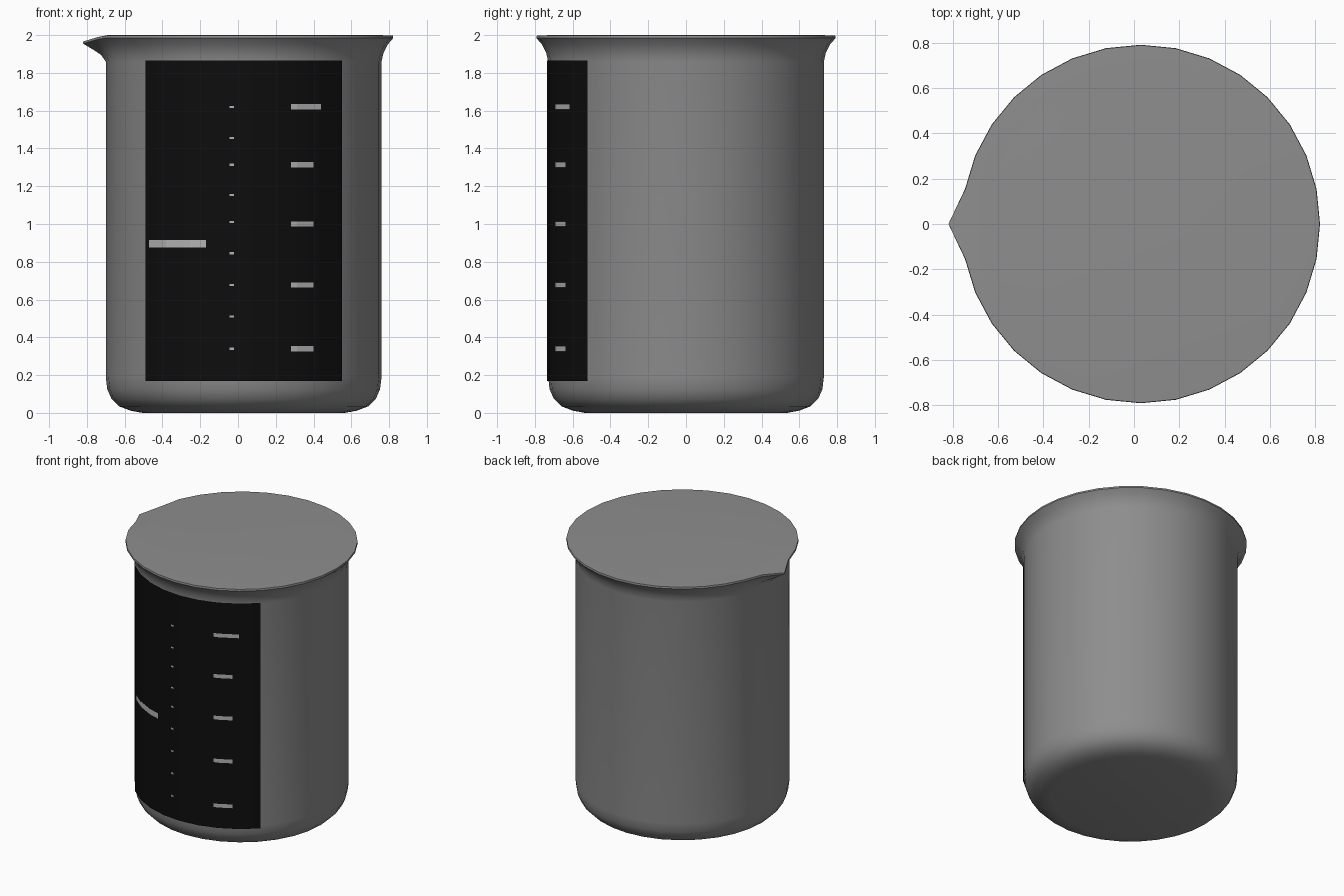
import bpy, bmesh, math

if "Cube" in bpy.data.objects:
    bpy.data.objects.remove(bpy.data.objects["Cube"])

CX = 0.03          # axis of the round body (the spout makes the model off-centre)
N = 32             # sides
STEP = 2 * math.pi / N


def material(name, v):
    m = bpy.data.materials.new(name)
    m.diffuse_color = (v, v, v, 1)
    m.use_nodes = True
    m.node_tree.nodes["Principled BSDF"].inputs["Base Color"].default_value = m.diffuse_color
    return m


grey = material("beaker grey", 0.27)
black = material("label black", 0.004)
white = material("mark light grey", 0.45)


def make_object(name, bm, mat, smooth=True):
    me = bpy.data.meshes.new(name)
    bm.to_mesh(me)
    bm.free()
    me.materials.append(mat)
    ob = bpy.data.objects.new(name, me)
    bpy.context.collection.objects.link(ob)
    if smooth:
        bpy.ops.object.select_all(action='DESELECT')
        ob.select_set(True)
        bpy.context.view_layer.objects.active = ob
        bpy.ops.object.shade_smooth_by_angle(angle=math.radians(40))
    return ob


# Beaker body: lathed profile (radius, height), closed top and bottom
profile = [(0.535, 0.0), (0.60, 0.012), (0.66, 0.035), (0.70, 0.075), (0.722, 0.125),
           (0.73, 0.19), (0.73, 1.86), (0.74, 1.905), (0.762, 1.95),
           (0.792, 1.984), (0.790, 1.997), (0.72, 2.0)]
# Pulled-out spout points: ring index -> (radius, height) on the -x side
spout = {7: (0.755, 1.895), 8: (0.80, 1.925), 9: (0.85, 1.955), 10: (0.85, 1.966)}
bm = bmesh.new()
rings = []
for j, (r, z) in enumerate(profile):
    ring = []
    for i in range(N):
        rr, zz = r, z
        if i == N // 2 and j in spout:
            rr, zz = spout[j]
        elif abs(i - N // 2) == 1 and j in (9, 10):
            zz -= 0.008
        a = i * STEP
        ring.append(bm.verts.new((CX + rr * math.cos(a), rr * math.sin(a), zz)))
    rings.append(ring)
for lo, hi in zip(rings, rings[1:]):
    for i in range(N):
        k = (i + 1) % N
        bm.faces.new((lo[i], lo[k], hi[k], hi[i]))
bm.faces.new(rings[0][::-1])
bm.faces.new(rings[-1])
make_object("beaker_body", bm, grey)


# Thin sheets that follow the front facets of the body
def add_patch(bm, x0, x1, z0, z1, r):
    corners = [(r * math.cos(-math.pi + i * STEP), r * math.sin(-math.pi + i * STEP))
               for i in range(N // 2 + 1)]

    def y_at(x):
        for (xa, ya), (xb, yb) in zip(corners, corners[1:]):
            if xa <= x <= xb:
                return ya + (yb - ya) * (x - xa) / (xb - xa)

    x0, x1 = x0 - CX, x1 - CX
    xs = [x0] + [c[0] for c in corners if x0 + 1e-4 < c[0] < x1 - 1e-4] + [x1]
    cols = [[bm.verts.new((x + CX, y_at(x), z)) for z in (z0, z1)] for x in xs]
    for a, b in zip(cols, cols[1:]):
        bm.faces.new((a[0], b[0], b[1], a[1]))


# Black label, a quarter turn wide
bm = bmesh.new()
half = 0.736 * math.sin(math.pi / 4)
add_patch(bm, CX - half, CX + half, 0.17, 1.865, 0.736)
make_object("label", bm, black)

# Small graduation ticks
bm = bmesh.new()
for z in (0.34, 0.51, 0.677, 0.845, 1.01, 1.153, 1.313, 1.455, 1.62):
    add_patch(bm, -0.045, -0.022, z - 0.006, z + 0.006, 0.740)
make_object("graduation_ticks", bm, white, False)

# Plain bars in place of the printed values
bm = bmesh.new()
for z in (0.34, 0.677, 1.0, 1.313):
    add_patch(bm, 0.28, 0.40, z - 0.014, z + 0.014, 0.740)
add_patch(bm, 0.28, 0.44, 1.606, 1.634, 0.740)
add_patch(bm, -0.47, -0.17, 0.875, 0.915, 0.740)
make_object("value_bars", bm, white, False)
